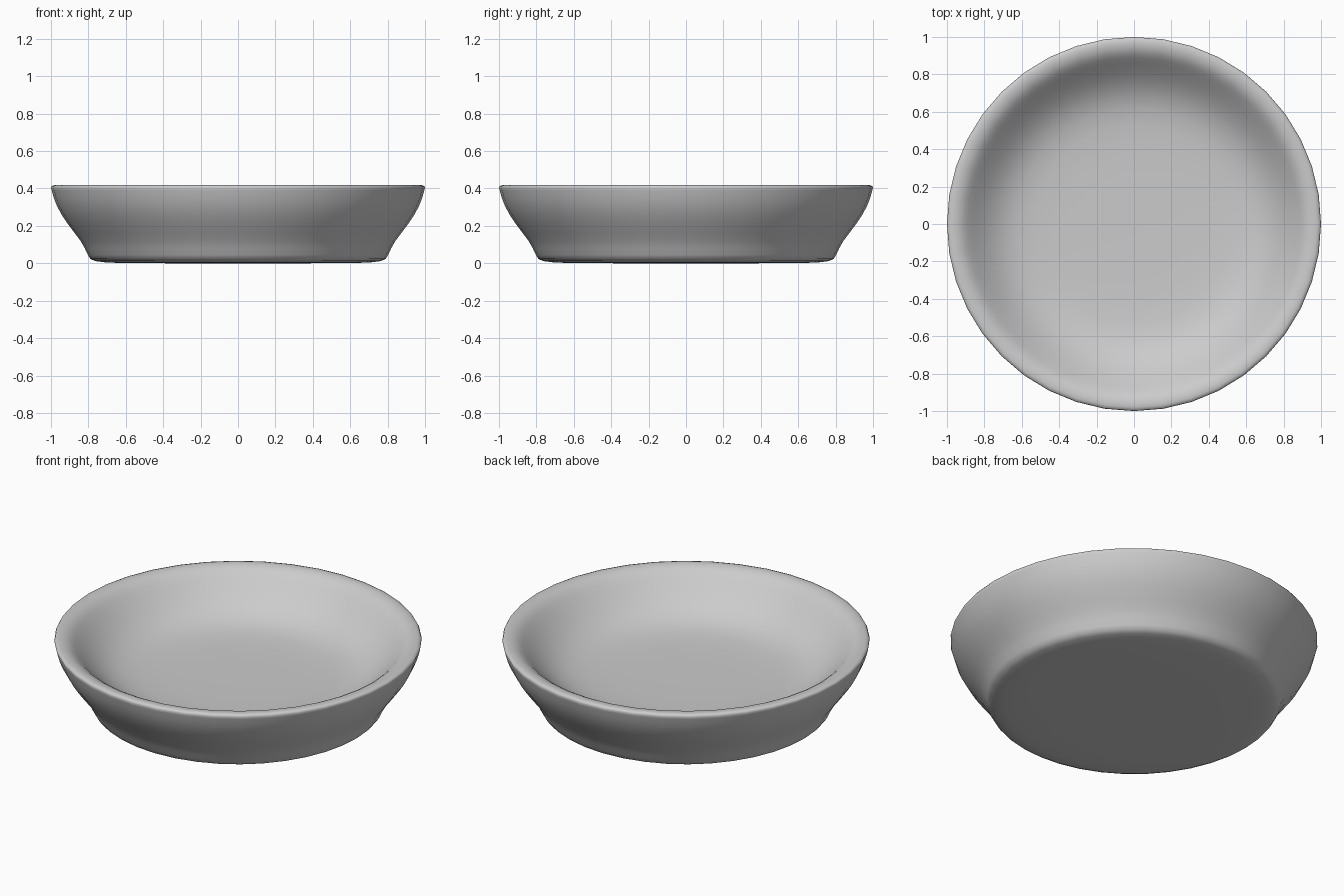
import bpy
import bmesh
import math

SIDES = 40

if "Cube" in bpy.data.objects:
    bpy.data.objects.remove(bpy.data.objects["Cube"], do_unlink=True)


def make_material(name, colour):
    mat = bpy.data.materials.new(name)
    mat.use_nodes = True
    mat.diffuse_color = colour
    mat.node_tree.nodes["Principled BSDF"].inputs["Base Color"].default_value = colour
    return mat


def lathe(name, profile, mat):
    """Spin a closed (radius, height) profile about the z axis."""
    bm = bmesh.new()
    verts = [bm.verts.new((r, 0, z)) for r, z in profile]
    edges = [bm.edges.new(pair) for pair in zip(verts, verts[1:])]
    bmesh.ops.spin(bm, geom=verts + edges, cent=(0, 0, 0), axis=(0, 0, 1),
                   angle=math.tau, steps=SIDES, use_duplicate=False)
    bmesh.ops.remove_doubles(bm, verts=bm.verts, dist=0.0005)
    bmesh.ops.recalc_face_normals(bm, faces=bm.faces)
    for face in bm.faces:
        face.smooth = True
    mesh = bpy.data.meshes.new(name)
    bm.to_mesh(mesh)
    bm.free()
    mesh.materials.append(mat)
    obj = bpy.data.objects.new(name, mesh)
    bpy.context.collection.objects.link(obj)
    return obj


# Underside and rounded foot
underside = [(0, 0), (0.35, 0), (0.62, 0.001), (0.71, 0.005), (0.765, 0.012),
             (0.79, 0.024), (0.803, 0.045)]
# Flared outer wall
outer_wall = [(0.819, 0.08), (0.842, 0.12), (0.876, 0.165), (0.913, 0.215),
              (0.943, 0.26), (0.967, 0.305), (0.985, 0.35), (0.996, 0.39)]
# Softly rolled rim
rim = [(1, 0.405), (0.995, 0.414), (0.98, 0.418), (0.96, 0.418),
       (0.935, 0.412), (0.912, 0.4)]
# Inner wall easing into the shallow floor
inside = [(0.89, 0.382), (0.865, 0.358), (0.83, 0.324), (0.79, 0.288),
          (0.745, 0.254), (0.69, 0.223), (0.62, 0.199), (0.53, 0.186),
          (0.4, 0.18), (0.25, 0.178), (0, 0.177)]

grey = make_material("plain grey", (0.6, 0.6, 0.6, 1))
lathe("dish", underside + outer_wall + rim + inside, grey)
